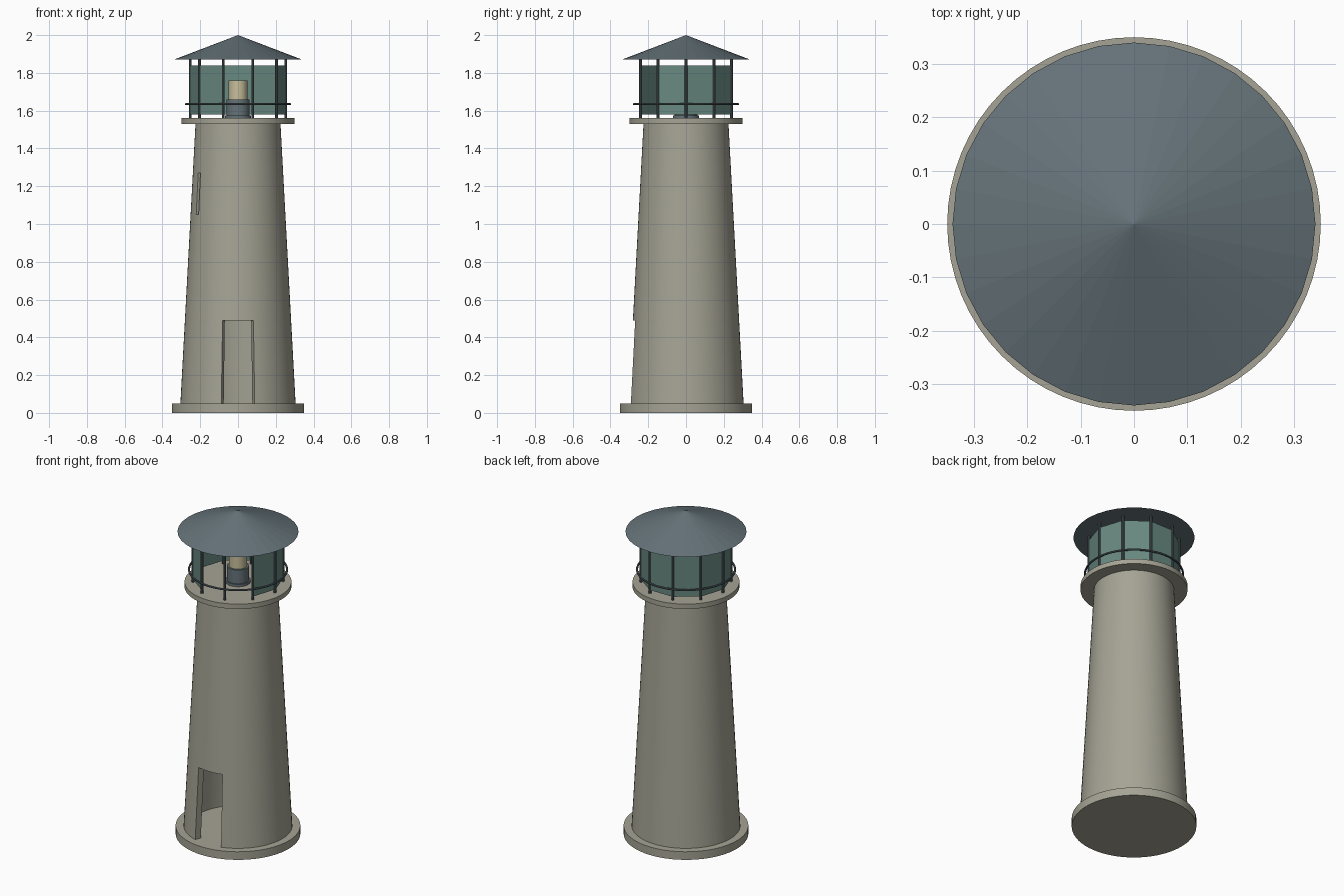
import bpy, bmesh
from math import sin, cos, pi, radians

if "Cube" in bpy.data.objects:
    bpy.data.objects.remove(bpy.data.objects["Cube"])


def material(name, rgb):
    m = bpy.data.materials.new(name)
    m.diffuse_color = (*rgb, 1)
    m.use_nodes = True
    m.node_tree.nodes["Principled BSDF"].inputs["Base Color"].default_value = m.diffuse_color
    return m


stone = material("stone", (0.38, 0.37, 0.30))
slate = material("slate", (0.13, 0.17, 0.19))
metal = material("metal", (0.09, 0.12, 0.13))
glass = material("glass", (0.14, 0.25, 0.22))
glow = material("glow", (0.58, 0.52, 0.33))


def finish(ob, name, mat, smooth=True):
    ob.name = ob.data.name = name
    ob.data.materials.append(mat)
    if smooth:
        bpy.ops.object.shade_smooth_by_angle(angle=radians(30))
    return ob


def cylinder(name, r, z0, z1, mat, sides=64, x=0, y=0):
    bpy.ops.mesh.primitive_cylinder_add(vertices=sides, radius=r, depth=z1 - z0,
                                        location=(x, y, (z0 + z1) / 2))
    return finish(bpy.context.object, name, mat)


# Foundation and gallery discs
cylinder("base", 0.35, 0, 0.05, stone)
cylinder("gallery", 0.30, 1.53, 1.56, stone)

# Hollow tapering tower with a door gap and one slit window
SIDES = 64
levels = [0.05, 0.49, 1.05, 1.27, 1.53]
gaps = {(0, s) for s in range(45, 51)} | {(2, 37)}
bm = bmesh.new()
rings = []
for z in levels:
    r = 0.305 - 0.08 * (z - 0.05) / 1.48
    rings.append([bm.verts.new((r * cos(2 * pi * s / SIDES), r * sin(2 * pi * s / SIDES), z))
                  for s in range(SIDES)])
for i in range(len(levels) - 1):
    for s in range(SIDES):
        if (i, s) not in gaps:
            t = (s + 1) % SIDES
            bm.faces.new((rings[i][s], rings[i][t], rings[i + 1][t], rings[i + 1][s]))
mesh = bpy.data.meshes.new("tower")
bm.to_mesh(mesh)
bm.free()
tower = bpy.data.objects.new("tower", mesh)
bpy.context.collection.objects.link(tower)
bpy.ops.object.select_all(action='DESELECT')
tower.select_set(True)
bpy.context.view_layer.objects.active = tower
wall = tower.modifiers.new("wall", 'SOLIDIFY')
wall.thickness = 0.038
wall.offset = -1
bpy.ops.object.modifier_apply(modifier="wall")
finish(tower, "tower", stone)

# Lantern room posts and panes, with two panes left open at the front
R = 0.253
for i in range(10):
    a = radians(36 * i)
    cylinder(f"post_{i}", 0.008, 1.56, 1.87, metal, 10, R * cos(a), R * sin(a))
    if i in (7, 8):
        continue
    m = a + radians(18)
    d = R * cos(radians(18))
    bpy.ops.mesh.primitive_cube_add(size=1, location=(d * cos(m), d * sin(m), 1.71),
                                    rotation=(0, 0, m))
    pane = bpy.context.object
    pane.scale = (0.006, 0.15, 0.26)
    finish(pane, f"pane_{i}", glass, False)

# Hand rail
bpy.ops.mesh.primitive_torus_add(major_radius=0.275, minor_radius=0.006, major_segments=64,
                                 minor_segments=8, location=(0, 0, 1.635))
finish(bpy.context.object, "rail", metal)

# Lamp
cylinder("lamp_foot", 0.07, 1.56, 1.575, slate, 32)
cylinder("lamp_stand", 0.062, 1.575, 1.66, slate, 32)
cylinder("lamp", 0.05, 1.66, 1.76, glow, 32)

# Conical roof
bpy.ops.mesh.primitive_cone_add(vertices=32, radius1=0.34, radius2=0, depth=0.13,
                                location=(0, 0, 1.935))
finish(bpy.context.object, "roof", slate, False)
